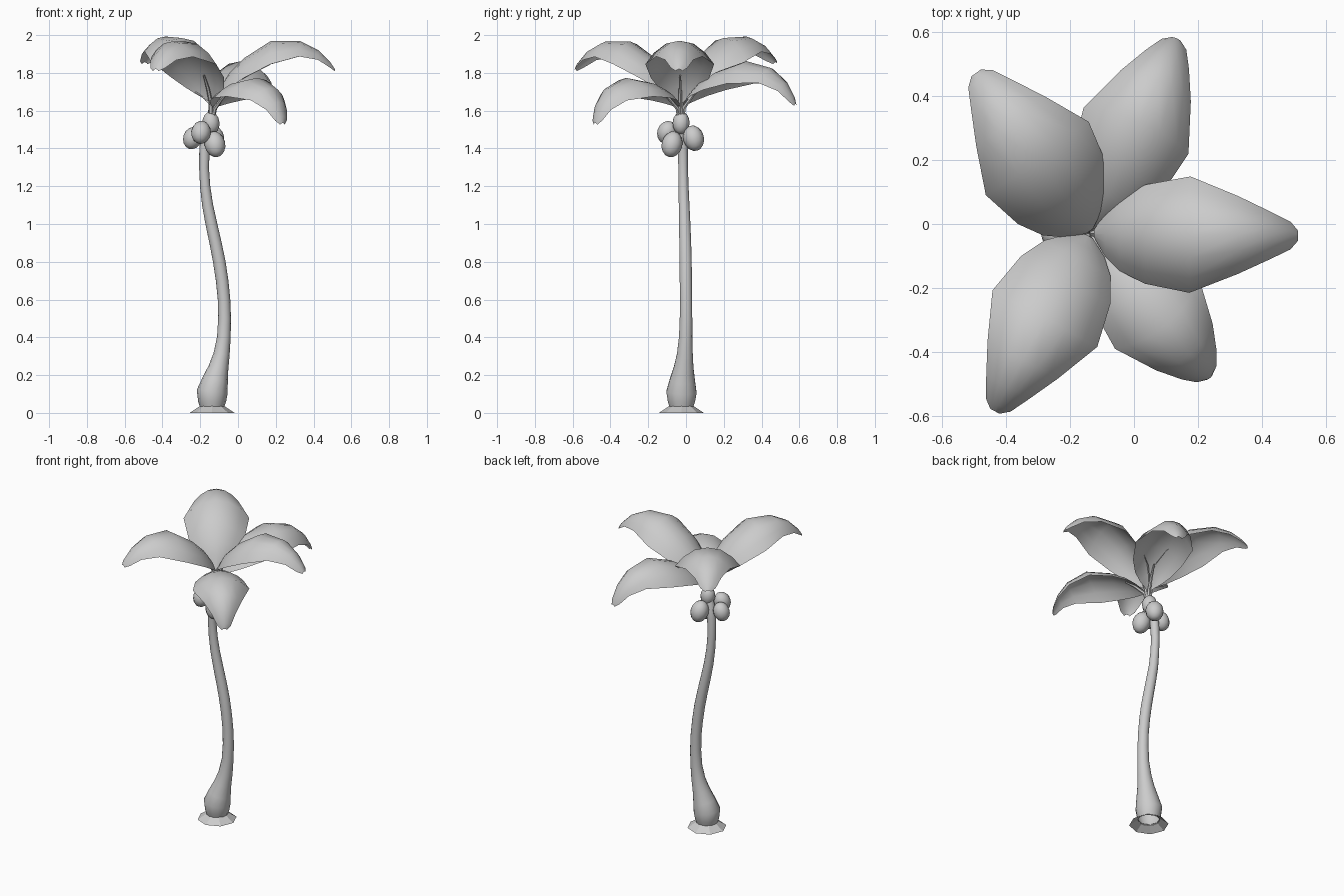
import bpy, bmesh, math
from mathutils import Vector, Matrix

if "Cube" in bpy.data.objects:
    bpy.data.objects.remove(bpy.data.objects["Cube"])


def mesh_object(name, bm, angle=50):
    me = bpy.data.meshes.new(name)
    bm.to_mesh(me)
    bm.free()
    ob = bpy.data.objects.new(name, me)
    bpy.context.collection.objects.link(ob)
    bpy.ops.object.select_all(action='DESELECT')
    ob.select_set(True)
    bpy.context.view_layer.objects.active = ob
    bpy.ops.object.shade_smooth_by_angle(angle=math.radians(angle))
    return ob


def tube(name, points, sides):
    """Loft rings across a path of (x, y, z, radius) points, open at the start."""
    bm = bmesh.new()
    rings = []
    locs = [Vector(p[:3]) for p in points]
    for i, p in enumerate(points):
        t = (locs[min(i + 1, len(locs) - 1)] - locs[max(i - 1, 0)]).normalized()
        # keep ring seams aligned by rotating the up axis onto the tangent
        q = Vector((0, 0, 1)).rotation_difference(t)
        rings.append([bm.verts.new(locs[i] + q @ Vector((
            p[3] * math.cos(2 * math.pi * k / sides),
            p[3] * math.sin(2 * math.pi * k / sides), 0))) for k in range(sides)])
    for a, b in zip(rings, rings[1:]):
        for k in range(sides):
            n = (k + 1) % sides
            bm.faces.new((a[k], a[n], b[n], b[k]))
    bm.faces.new(rings[-1])
    return mesh_object(name, bm)


# Curved trunk with a bulbous foot
tube("trunk", [
    (-.137, -.024, .03, .064), (-.137, -.024, .06, .074), (-.137, -.024, .11, .082),
    (-.121, -.019, .17, .069), (-.103, -.012, .24, .053), (-.087, -.006, .31, .043),
    (-.075, -.002, .40, .036), (-.071, 0, .50, .034), (-.074, 0, .60, .033),
    (-.084, -.001, .70, .033), (-.099, -.002, .80, .033), (-.119, -.004, .90, .032),
    (-.141, -.007, 1.0, .031), (-.161, -.010, 1.1, .029), (-.174, -.013, 1.2, .027),
    (-.180, -.015, 1.3, .026), (-.177, -.017, 1.4, .028), (-.165, -.02, 1.48, .028),
    (-.150, -.026, 1.54, .022)], 14)

# Flared skirt at the ground, open underneath
bm = bmesh.new()
bmesh.ops.create_cone(bm, cap_ends=False, segments=8, radius1=.119, radius2=.065, depth=.036,
                      matrix=Matrix.Translation((-.137, -.024, .018)))
mesh_object("ground_skirt", bm, 20)

# Coconuts: centre, radius, half height, hung with bottoms outward
crown = Vector((-.165, -.02, 0))
nuts = [((-.143, -.026, 1.535), .045, .060), ((-.196, -.10, 1.485), .052, .062),
        ((-.240, -.03, 1.455), .050, .060), ((-.122, -.074, 1.422), .055, .070),
        ((-.128, .04, 1.454), .055, .069)]
for i, (c, r, h) in enumerate(nuts):
    c = Vector(c)
    axis = Vector((-(c.x - crown.x), -(c.y - crown.y), .22))
    rot = Vector((0, 0, 1)).rotation_difference(axis).to_matrix().to_4x4()
    bm = bmesh.new()
    bmesh.ops.create_uvsphere(bm, u_segments=12, v_segments=8, radius=1,
                              matrix=Matrix.Translation(c) @ rot @ Matrix.Diagonal((r, r, h, 1)))
    mesh_object("coconut_%d" % (i + 1), bm, 80)

# Fronds: midrib stations (distance, rise, half width), arched across the width
stations = [(.01, .03, .012), (.045, .11, .07), (.09, .18, .115), (.17, .26, .155),
            (.31, .35, .182), (.46, .35, .122), (.56, .30, .075), (.625, .235, .043),
            (.648, .20, .016)]
across = [-1, -.75, -.4, 0, .4, .75, 1]
# heading, pitch, length scale, width scale, root height
fronds = [(-.6, 0, 1, 1, 1.62), (66.3, -14.5, .985, 1.0, 1.605), (125.5, 3, .97, 1.12, 1.63),
          (241.6, 0, .975, 1.05, 1.625), (-50.5, -24, .87, 1.08, 1.605)]
for i, (heading, pitch, size, wide, height) in enumerate(fronds):
    m = (Matrix.Translation((-.135, -.03, height))
         @ Matrix.Rotation(math.radians(heading), 4, 'Z')
         @ Matrix.Rotation(math.radians(-pitch), 4, 'Y') @ Matrix.Scale(size, 4))
    bm = bmesh.new()
    rows = [[bm.verts.new(m @ Vector((u, s * w * wide, z - .68 * w * abs(s) ** 2.3)))
             for s in across] for u, z, w in stations]
    for a, b in zip(rows, rows[1:]):
        for k in range(len(across) - 1):
            bm.faces.new((a[k], b[k], b[k + 1], a[k + 1]))
    mesh_object("frond_%d" % (i + 1), bm, 70)
    # Short stem that rises from the crown to the underside of the frond
    path = [(-.148, -.028, 1.5, .014)]
    for (u, z, w), r in zip(stations[:3], (.011, .009, .005)):
        path.append((*(m @ Vector((u + .008, 0, z - .014))), r))
    tube("stem_%d" % (i + 1), path, 6)
